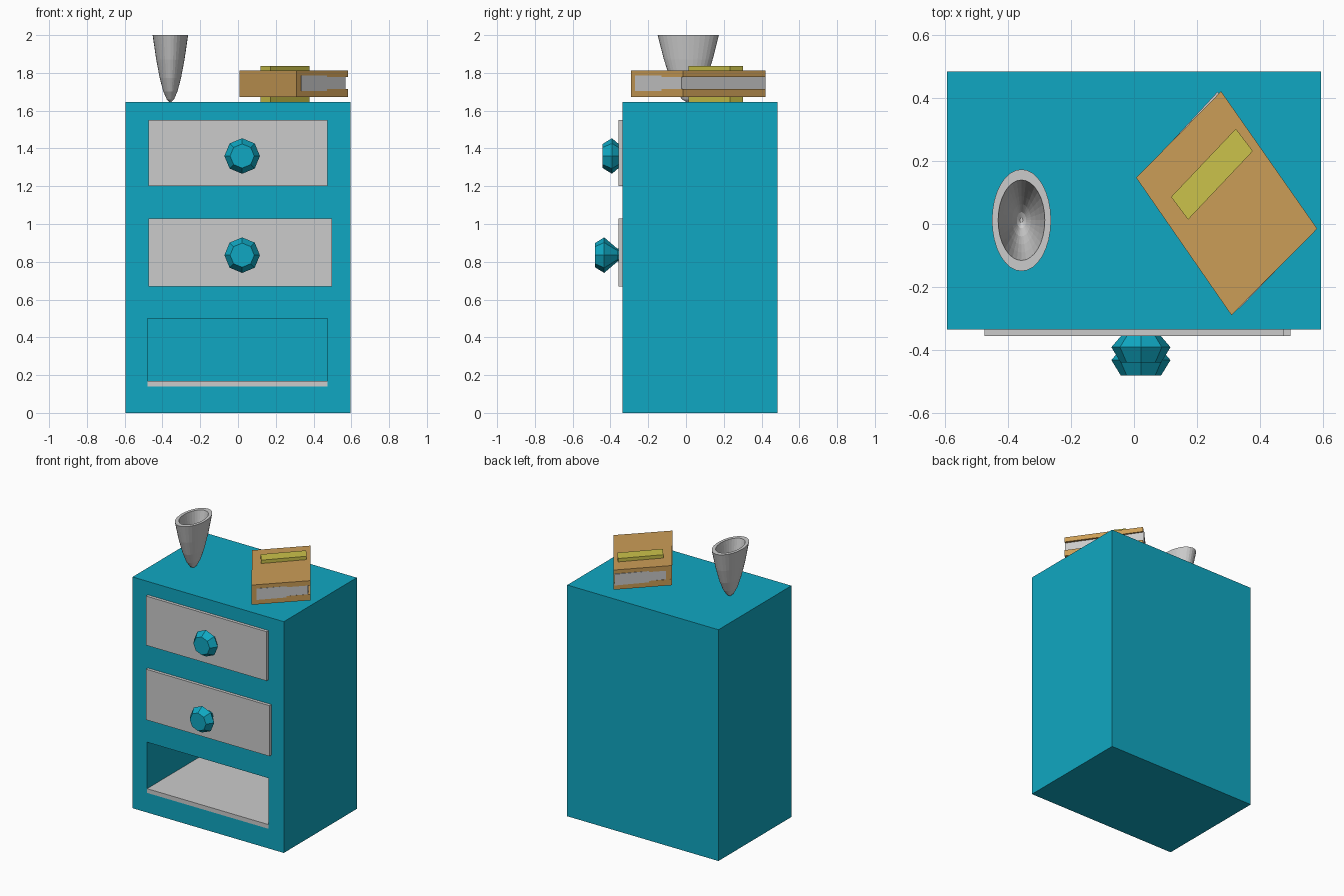
import bpy, bmesh, math
from mathutils import Vector

if "Cube" in bpy.data.objects:
    bpy.data.objects.remove(bpy.data.objects["Cube"])


def material(name, rgb):
    m = bpy.data.materials.new(name)
    m.diffuse_color = (*rgb, 1)
    m.use_nodes = True
    m.node_tree.nodes["Principled BSDF"].inputs["Base Color"].default_value = m.diffuse_color
    return m


TEAL = material("teal", (0.005, 0.39, 0.54))
TAN = material("tan", (0.60, 0.34, 0.095))
OLIVE = material("olive", (0.60, 0.54, 0.07))


def finish(name, bm, mat=None):
    bmesh.ops.recalc_face_normals(bm, faces=bm.faces)
    me = bpy.data.meshes.new(name)
    bm.to_mesh(me)
    bm.free()
    ob = bpy.data.objects.new(name, me)
    bpy.context.collection.objects.link(ob)
    if mat:
        me.materials.append(mat)
    return ob


def prism(name, outline, z0, z1, mat=None):
    """Extrude a flat outline from z0 up to z1."""
    bm = bmesh.new()
    face = bm.faces.new([bm.verts.new((x, y, z0)) for x, y in outline])
    new = bmesh.ops.extrude_face_region(bm, geom=[face])["geom"]
    bmesh.ops.translate(bm, vec=(0, 0, z1 - z0),
                        verts=[v for v in new if isinstance(v, bmesh.types.BMVert)])
    return finish(name, bm, mat)


def box(name, x0, x1, y0, y1, z0, z1, mat=None):
    return prism(name, [(x0, y0), (x1, y0), (x1, y1), (x0, y1)], z0, z1, mat)


def lathe(name, profile, sides, place, mat=None):
    """Join rings of (radius, height); place() maps (cos, sin, r, h) to a point."""
    bm = bmesh.new()
    rings = []
    for r, h in profile:
        angles = [2 * math.pi * i / sides for i in range(sides)]
        rings.append([bm.verts.new(place(math.cos(a), math.sin(a), r, h)) for a in angles])
    for a, b in zip(rings, rings[1:]):
        for i in range(sides):
            j = (i + 1) % sides
            bm.faces.new((a[i], a[j], b[j], b[i]))
    bm.faces.new(rings[0])
    bm.faces.new(rings[-1])
    return finish(name, bm, mat)


# cabinet with the open bottom compartment
cabinet = box("cabinet", -0.595, 0.595, -0.335, 0.485, 0, 1.645, TEAL)
cutter = box("compartment_cutter", -0.48, 0.475, -0.5, 0.44, 0.14, 0.50, TEAL)
cut = cabinet.modifiers.new("compartment", "BOOLEAN")
cut.operation = "DIFFERENCE"
cut.solver = "EXACT"
cut.object = cutter
bpy.context.view_layer.objects.active = cabinet
bpy.ops.object.modifier_apply(modifier=cut.name)
bpy.data.objects.remove(cutter)
box("compartment_floor", -0.48, 0.475, -0.336, 0.44, 0.14, 0.17)

# drawer fronts
box("upper_drawer", -0.475, 0.475, -0.357, -0.30, 1.20, 1.55)
box("middle_drawer", -0.475, 0.498, -0.357, -0.30, 0.67, 1.03)

# eight-sided knobs
KNOB = [(0.064, -0.049), (0.094, 0), (0.064, 0.035), (0.034, 0.07), (0.034, 0.10)]
for name, y, z in (("upper_knob", -0.392, 1.36), ("middle_knob", -0.433, 0.835)):
    lathe(name, KNOB, 8,
          lambda c, s, r, h, y=y, z=z: Vector((0.022 + r * c, y + h, z + r * s)), TEAL)

# oval hollow cup with a parabolic side
steps = [0.06, 0.2, 0.4, 0.6, 0.8, 1.0]
outer = [(t, 1.645 + 0.355 * t * t) for t in steps]
inner = [(0.79 * t, 1.70 + 0.30 * t * t) for t in reversed(steps)]
lathe("cup", outer + inner, 32,
      lambda c, s, r, h: Vector((-0.358 + 0.094 * r * c, 0.012 + 0.162 * r * s, h)))

# book: two covers, spine and pages on a skewed outline
cover = [(0.007, 0.147), (0.31, -0.29), (0.583, -0.015), (0.277, 0.422)]
box_spine = [cover[0], cover[1], (0.338, -0.262), (0.035, 0.175)]
prism("book_lower_cover", cover, 1.672, 1.715, TAN)
prism("book_upper_cover", cover, 1.778, 1.812, TAN)
prism("book_spine", box_spine, 1.70, 1.79, TAN)
prism("book_pages", [(0.03, 0.165), (0.335, -0.269), (0.57, -0.025), (0.266, 0.421)],
      1.705, 1.785)

# bar running through the book and resting on the cabinet
prism("book_bar", [(0.118, 0.086), (0.172, 0.014), (0.378, 0.232), (0.324, 0.303)],
      1.645, 1.836, OLIVE)
